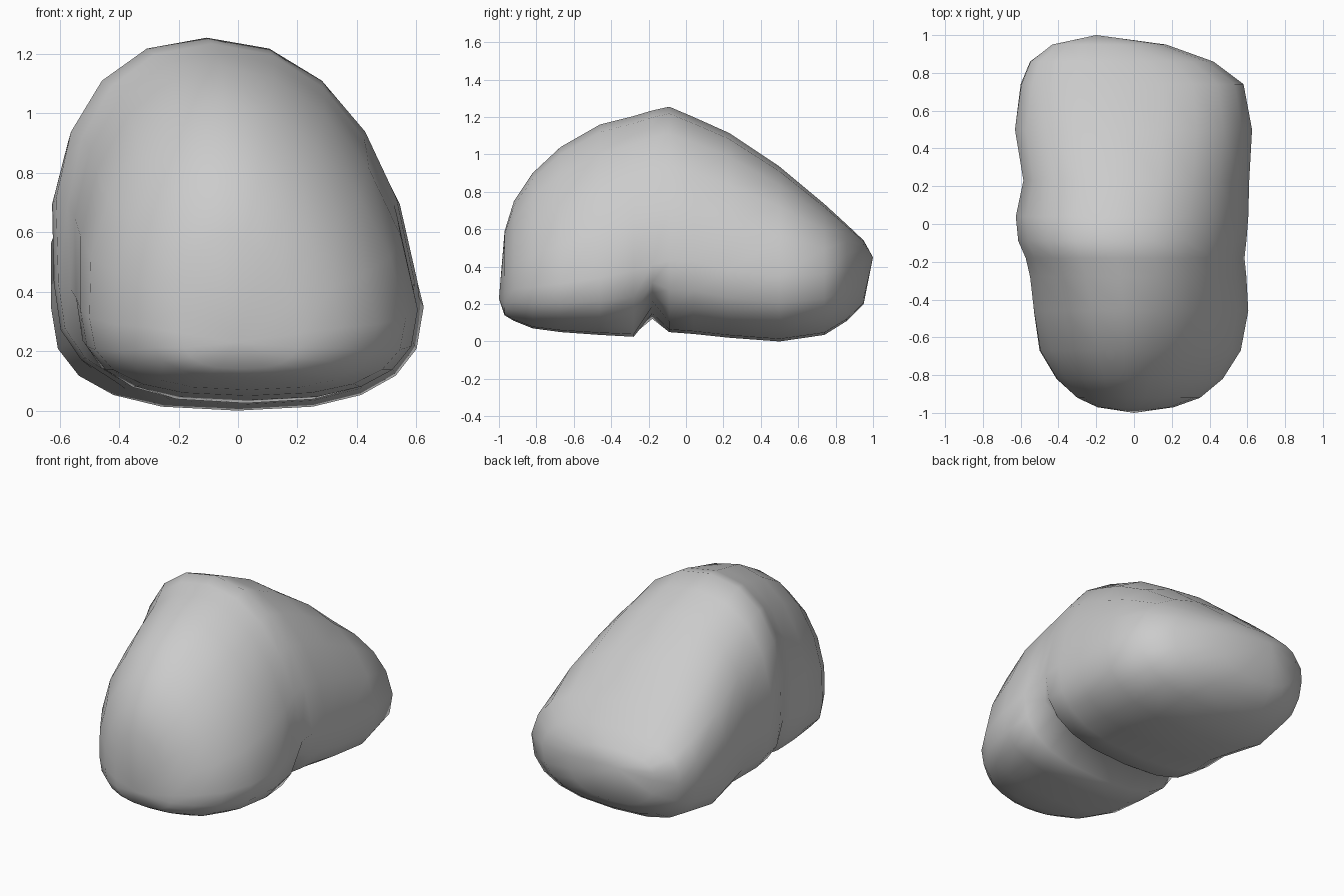
import bpy, bmesh, math

if "Cube" in bpy.data.objects:
    bpy.data.objects.remove(bpy.data.objects["Cube"])

# Cross-sections front to back:
# y, x left, x right, z bottom, z widest, z top, upper roundness
SECTIONS = [
    (-0.97, -0.19, 0.21, 0.14, 0.26, 0.59, 1.9),
    (-0.92, -0.30, 0.35, 0.11, 0.28, 0.75, 1.85),
    (-0.82, -0.41, 0.47, 0.07, 0.29, 0.90, 1.85),
    (-0.67, -0.50, 0.565, 0.05, 0.31, 1.04, 1.85),
    (-0.46, -0.53, 0.605, 0.035, 0.34, 1.16, 1.95),
    (-0.28, -0.545, 0.595, 0.025, 0.38, 1.205, 2.1),
    (-0.18, -0.565, 0.585, 0.06, 0.41, 1.235, 2.2),
    (-0.09, -0.605, 0.595, 0.05, 0.43, 1.255, 2.2),
    (0.04, -0.62, 0.605, 0.04, 0.43, 1.20, 2.2),
    (0.23, -0.58, 0.61, 0.02, 0.38, 1.115, 2.25),
    (0.50, -0.63, 0.625, 0.0, 0.35, 0.935, 2.3),
    (0.74, -0.60, 0.58, 0.035, 0.36, 0.735, 2.3),
    (0.86, -0.55, 0.42, 0.11, 0.38, 0.625, 2.3),
    (0.95, -0.43, 0.17, 0.20, 0.41, 0.54, 2.3),
]
FRONT_TIP, BACK_TIP = (0.0, -1.0, 0.23), (-0.2, 1.0, 0.45)
SEGMENTS = 20
CREASE_Y = -0.18


def signed_pow(v, p):
    return math.copysign(abs(v) ** p, v)


def section_point(sec, i):
    """Rounded section, leaning left at the top, pinched at the crease."""
    y, xl, xr, zb, zm, zt, n = sec
    # half-step offset on the top keeps a flat crown
    angle = 2 * math.pi * i / SEGMENTS
    upper = i <= SEGMENTS // 2
    p = 2 / (n if upper else 2.6)
    u, v = signed_pow(math.cos(angle), p), signed_pow(math.sin(angle), p)
    x = (xl + xr) / 2 + (xr - xl) / 2 * u
    z = zm + v * ((zt - zm) if upper else (zm - zb))
    if upper:
        x -= 0.1 * v * zt / 1.25
    elif y == CREASE_Y:
        # the crease is deepest under the right side and fades to the left
        depth = min(1, max(0, (u + 0.9) / 1.2)) * -v
        x -= 0.10 * u * -v
        z += 0.12 * depth
    return (x, y, z)


# Boulder: lofted skin with a crease between the front and rear lobes
bm = bmesh.new()
rings = [[bm.verts.new(section_point(s, i)) for i in range(SEGMENTS)]
         for s in SECTIONS]
for a, b in zip(rings, rings[1:]):
    for i in range(SEGMENTS):
        j = (i + 1) % SEGMENTS
        bm.faces.new((a[i], a[j], b[j], b[i]))

# Closed front and back ends
for ring, tip in ((rings[0], FRONT_TIP), (rings[-1], BACK_TIP)):
    t = bm.verts.new(tip)
    for i in range(SEGMENTS):
        bm.faces.new((ring[i], ring[(i + 1) % SEGMENTS], t))
bmesh.ops.recalc_face_normals(bm, faces=bm.faces)
for f in bm.faces:
    f.smooth = True

mesh = bpy.data.meshes.new("boulder")
bm.to_mesh(mesh)
bm.free()
boulder = bpy.data.objects.new("boulder", mesh)
bpy.context.collection.objects.link(boulder)
